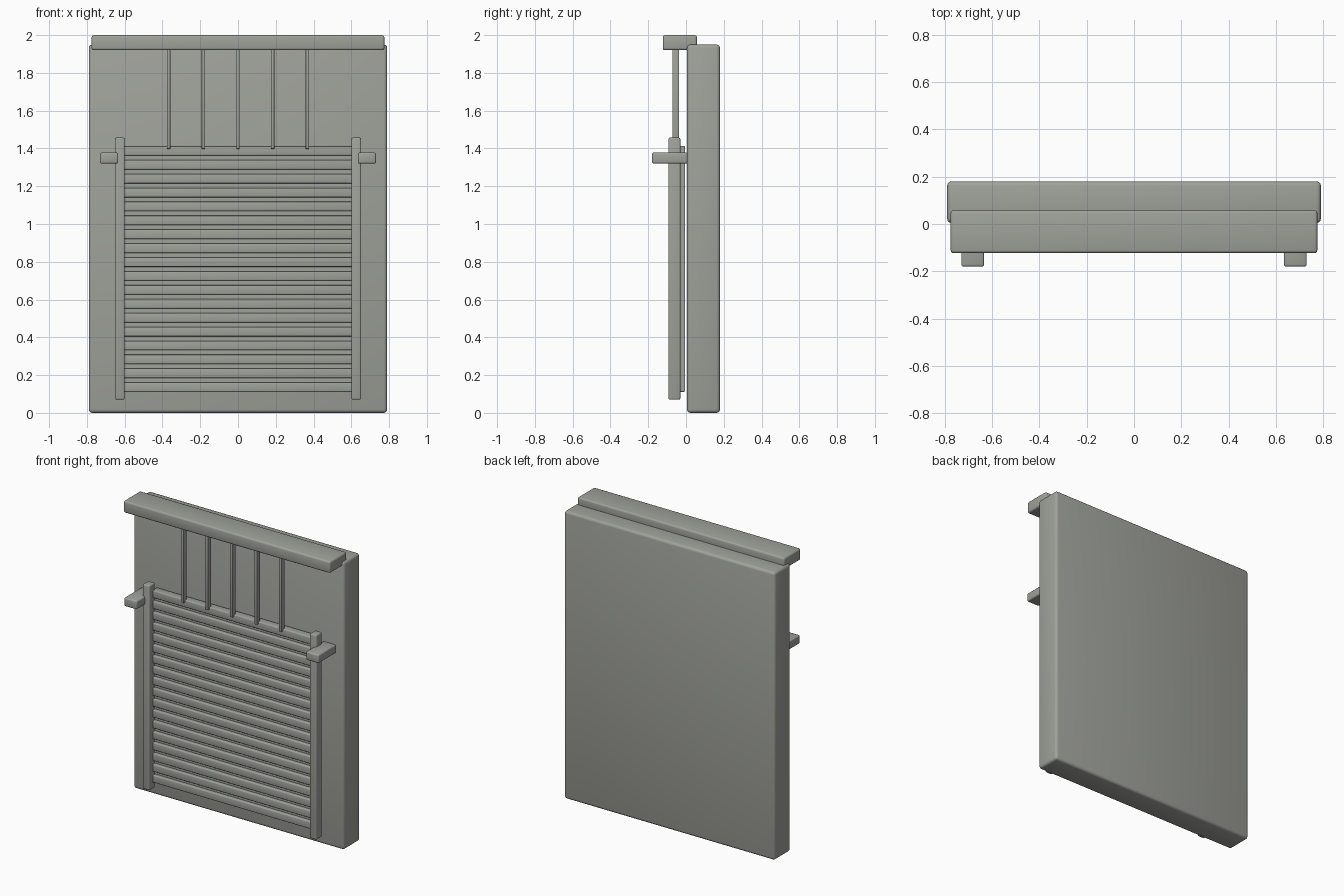
import bpy
import math

if "Cube" in bpy.data.objects:
    bpy.data.objects.remove(bpy.data.objects["Cube"])

# Single flat colour for the whole model
grey = bpy.data.materials.new("warm grey")
grey.diffuse_color = (0.35, 0.36, 0.325, 1.0)
grey.use_nodes = True
grey.node_tree.nodes["Principled BSDF"].inputs["Base Color"].default_value = grey.diffuse_color


def block(name, x, y, z, bevel=0.0):
    """Rounded box from (min, max) ranges."""
    bpy.ops.mesh.primitive_cube_add(size=1)
    ob = bpy.context.object
    ob.name = name
    size = [b - a for a, b in (x, y, z)]
    mid = [(a + b) / 2 for a, b in (x, y, z)]
    for v in ob.data.vertices:
        v.co = [v.co[i] * size[i] + mid[i] for i in range(3)]
    ob.data.materials.append(grey)
    if bevel:
        mod = ob.modifiers.new("rounded edges", 'BEVEL')
        mod.width = bevel
        mod.segments = 3
        bpy.ops.object.modifier_apply(modifier=mod.name)
        bpy.ops.object.shade_smooth_by_angle(angle=math.radians(35))
    return ob


# Wall panel and lintel beam
block("wall_panel", (-0.79, 0.79), (0.005, 0.18), (0.0, 1.95), 0.018)
block("top_beam", (-0.775, 0.775), (-0.123, 0.058), (1.92, 2.0), 0.012)

# Roller shutter: backing sheet with raised slats
block("shutter_sheet", (-0.605, 0.605), (-0.032, -0.005), (0.112, 1.412))
for i in range(18):
    z = 0.111 + i * 0.0736
    block(f"shutter_slat_{i + 1}", (-0.605, 0.605), (-0.055, -0.008), (z, z + 0.05), 0.006)

# Vertical bars above the shutter
for i in range(5):
    x = (i - 2) * 0.1835
    block(f"upper_bar_{i + 1}", (x - 0.009, x + 0.009), (-0.072, -0.037), (1.398, 1.925), 0.002)

# Guide rails and brackets on both sides
for side, s in (("left", -1), ("right", 1)):
    block(f"{side}_guide_rail", sorted((s * 0.6, s * 0.652)), (-0.093, -0.03), (0.07, 1.457), 0.008)
    block(f"{side}_bracket", sorted((s * 0.634, s * 0.73)), (-0.18, 0.01), (1.32, 1.378), 0.009)
